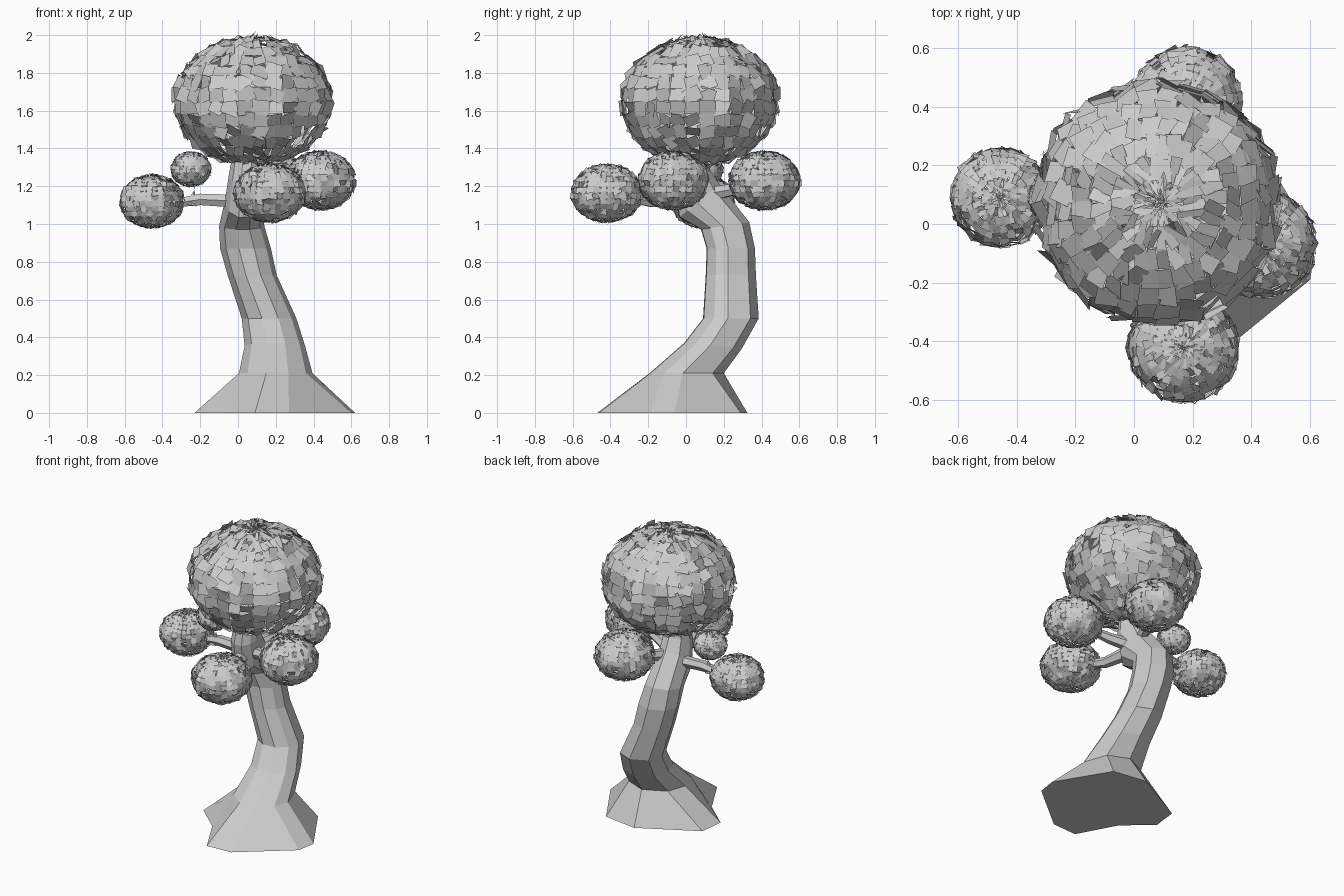
import bpy, bmesh, math, random
from mathutils import Vector, Matrix

if "Cube" in bpy.data.objects:
    bpy.data.objects.remove(bpy.data.objects["Cube"])

random.seed(7)


def finish(name, bm):
    mesh = bpy.data.meshes.new(name)
    bm.to_mesh(mesh)
    bm.free()
    obj = bpy.data.objects.new(name, mesh)
    bpy.context.collection.objects.link(obj)
    return obj


def loft(name, rings):
    """Skin a list of equal-length point rings and cap both ends."""
    bm = bmesh.new()
    loops = [[bm.verts.new(p) for p in ring] for ring in rings]
    n = len(loops[0])
    for a, b in zip(loops, loops[1:]):
        for i in range(n):
            j = (i + 1) % n
            bm.faces.new((a[i], a[j], b[j], b[i]))
    bm.faces.new(loops[0][::-1])
    bm.faces.new(loops[-1])
    bmesh.ops.recalc_face_normals(bm, faces=bm.faces)
    return finish(name, bm)


def branch(name, path, sides=6):
    """Tapered low-poly limb through (point, radius) pairs."""
    pts = [Vector(p) for p, r in path]
    rings = []
    for i, (p, r) in enumerate(path):
        d = (pts[min(i + 1, len(pts) - 1)] - pts[max(i - 1, 0)]).normalized()
        side = d.cross(Vector((0, 0, 1))).normalized()
        up = side.cross(d)
        rings.append([pts[i] + r * (math.cos(t) * side + math.sin(t) * up)
                      for t in (2 * math.pi * k / sides for k in range(sides))])
    return loft(name, rings)


def leaf_ball(name, centre, r, rz):
    """Squashed sphere whose faces are split into loose, jittered leaves."""
    bm = bmesh.new()
    bmesh.ops.create_uvsphere(bm, u_segments=32, v_segments=16, radius=1)
    bmesh.ops.scale(bm, vec=(r * 0.965, r * 0.965, rz * 0.975), verts=bm.verts)
    bmesh.ops.split_edges(bm, edges=bm.edges)
    for f in bm.faces:
        c = f.calc_center_median()
        n = f.normal.copy() if f.normal.length else c.normalized()
        tangent = n.orthogonal().normalized()
        tangent.rotate(Matrix.Rotation(random.uniform(0, 2 * math.pi), 3, n))
        rot = (Matrix.Rotation(random.uniform(-0.5, 0.5), 3, tangent)
               @ Matrix.Rotation(random.uniform(-0.45, 0.45), 3, n))
        s = random.uniform(1.0, 1.3)
        for v in f.verts:
            v.co = c + rot @ (v.co - c) * s
    bmesh.ops.translate(bm, vec=centre, verts=bm.verts)
    return finish(name, bm)


# Trunk: irregular root outline, then tilted nine-sided rings
roots = [(0.62, -0.06), (0.41, 0.29), (0.17, 0.325), (-0.21, 0.12), (-0.23, -0.05),
         (-0.05, -0.21), (0.09, -0.47), (0.27, -0.46), (0.60, -0.19)]
angles = [math.radians(a) for a in (-5, 45, 90, 140, 180, 220, 255, 290, 325)]
sections = [  # x, y, z, x radius, y radius, slope along y
    (0.20, 0.00, 0.21, 0.195, 0.20, 0.0),
    (0.195, 0.14, 0.355, 0.16, 0.155, -0.1),
    (0.165, 0.235, 0.50, 0.145, 0.15, 0.0),
    (0.075, 0.235, 0.73, 0.13, 0.135, 0.0),
    (0.04, 0.235, 0.87, 0.135, 0.13, 0.0),
    (0.02, 0.205, 0.99, 0.12, 0.13, 0.15),
    (0.03, 0.07, 1.12, 0.10, 0.11, 0.8),
    (0.04, 0.03, 1.25, 0.09, 0.10, 0.3),
    (0.05, 0.03, 1.42, 0.07, 0.07, 0.0),
]
rings = [[(x, y, 0) for x, y in roots]]
for x, y, z, rx, ry, slope in sections:
    rings.append([(x + rx * math.cos(a), y + ry * math.sin(a), z + slope * ry * math.sin(a))
                  for a in angles])
loft("trunk", rings)

# Branches reaching into the leaf clusters
branch("left_branch", [((0.02, 0.09, 1.12), 0.04), ((-0.20, 0.09, 1.13), 0.035),
                       ((-0.40, 0.09, 1.10), 0.02)])
branch("left_twig", [((-0.25, 0.09, 1.10), 0.035), ((-0.23, 0.09, 1.18), 0.03),
                     ((-0.25, 0.09, 1.28), 0.015)])
branch("right_branch", [((0.05, 0.06, 1.14), 0.045), ((0.20, 0.0, 1.17), 0.035),
                        ((0.40, -0.06, 1.22), 0.02)])
branch("front_branch", [((0.03, 0.05, 1.13), 0.05), ((0.08, -0.18, 1.12), 0.035),
                        ((0.16, -0.38, 1.15), 0.02)])
branch("back_branch", [((0.03, 0.08, 1.15), 0.045), ((0.10, 0.24, 1.18), 0.035),
                       ((0.17, 0.38, 1.22), 0.02)])

# Leaf clusters
for name, centre, r, rz in (
        ("crown_leaves", (0.08, 0.072, 1.65), 0.43, 0.35),
        ("left_leaves", (-0.455, 0.09, 1.12), 0.175, 0.145),
        ("small_left_leaves", (-0.25, 0.09, 1.29), 0.11, 0.095),
        ("right_leaves", (0.437, -0.067, 1.23), 0.19, 0.16),
        ("front_leaves", (0.168, -0.42, 1.163), 0.195, 0.158),
        ("back_leaves", (0.18, 0.415, 1.23), 0.195, 0.16)):
    leaf_ball(name, centre, r, rz)
